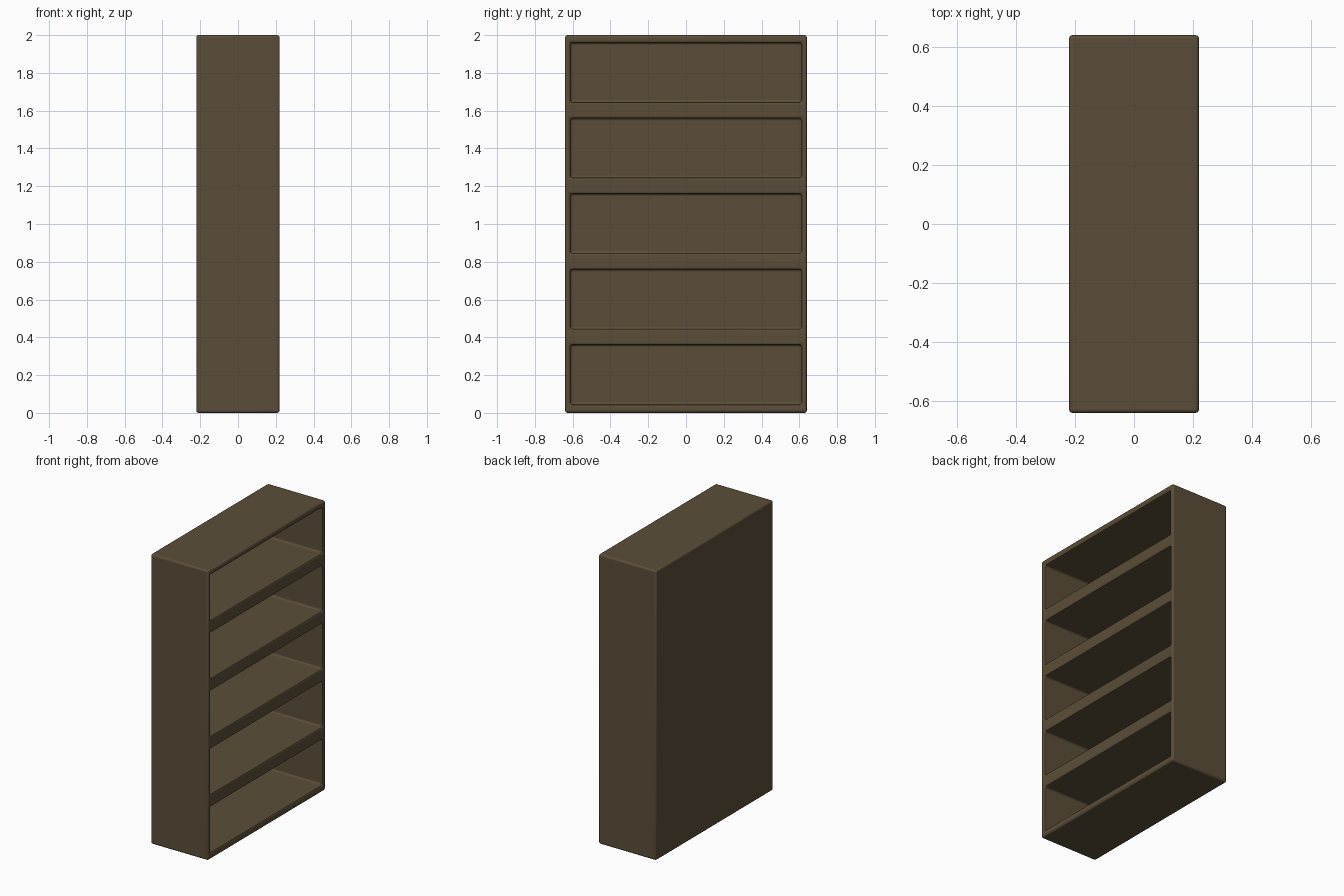
import bpy
from math import radians

if "Cube" in bpy.data.objects:
    bpy.data.objects.remove(bpy.data.objects["Cube"])

DEPTH, WIDTH, HEIGHT = 0.44, 1.28, 2.0
BACK, SIDE = 0.03, 0.028
SHELF_COUNT, PITCH, FIRST_Z, OPENING_H = 5, 0.4, 0.045, 0.315


def box(name, x, y, z):
    """Box from (min, max) ranges on each axis."""
    lo, hi = zip(x, y, z)
    bpy.ops.mesh.primitive_cube_add(size=1, location=[(a + b) / 2 for a, b in zip(lo, hi)])
    ob = bpy.context.object
    ob.name = name
    ob.scale = [b - a for a, b in zip(lo, hi)]
    bpy.ops.object.transform_apply(location=True, rotation=True, scale=True)
    return ob


# Solid carcass
case = box("bookcase", (-DEPTH / 2, DEPTH / 2), (-WIDTH / 2, WIDTH / 2), (0, HEIGHT))

# Five open compartments cut in from the +x side
for i in range(SHELF_COUNT):
    z = FIRST_Z + i * PITCH
    cutter = box(f"compartment_cutter_{i + 1}", (-DEPTH / 2 + BACK, DEPTH / 2 + 0.1),
                 (-WIDTH / 2 + SIDE, WIDTH / 2 - SIDE), (z, z + OPENING_H))
    cutter.hide_render = True
    cutter.hide_set(True)
    cut = case.modifiers.new(f"cut_{i + 1}", "BOOLEAN")
    cut.operation = "DIFFERENCE"
    cut.solver = "EXACT"
    cut.object = cutter

# Softly rounded edges, inside and out
bevel = case.modifiers.new("rounded_edges", "BEVEL")
bevel.width = 0.012
bevel.segments = 3
bevel.limit_method = "ANGLE"
bevel.angle_limit = radians(30)

bpy.ops.object.select_all(action="DESELECT")
case.select_set(True)
bpy.context.view_layer.objects.active = case
bpy.ops.object.shade_smooth_by_angle(angle=radians(35))

# Dark brown wood
wood = bpy.data.materials.new("dark_wood")
wood.diffuse_color = (0.105, 0.076, 0.04, 1)
wood.use_nodes = True
wood.node_tree.nodes["Principled BSDF"].inputs["Base Color"].default_value = wood.diffuse_color
case.data.materials.append(wood)
